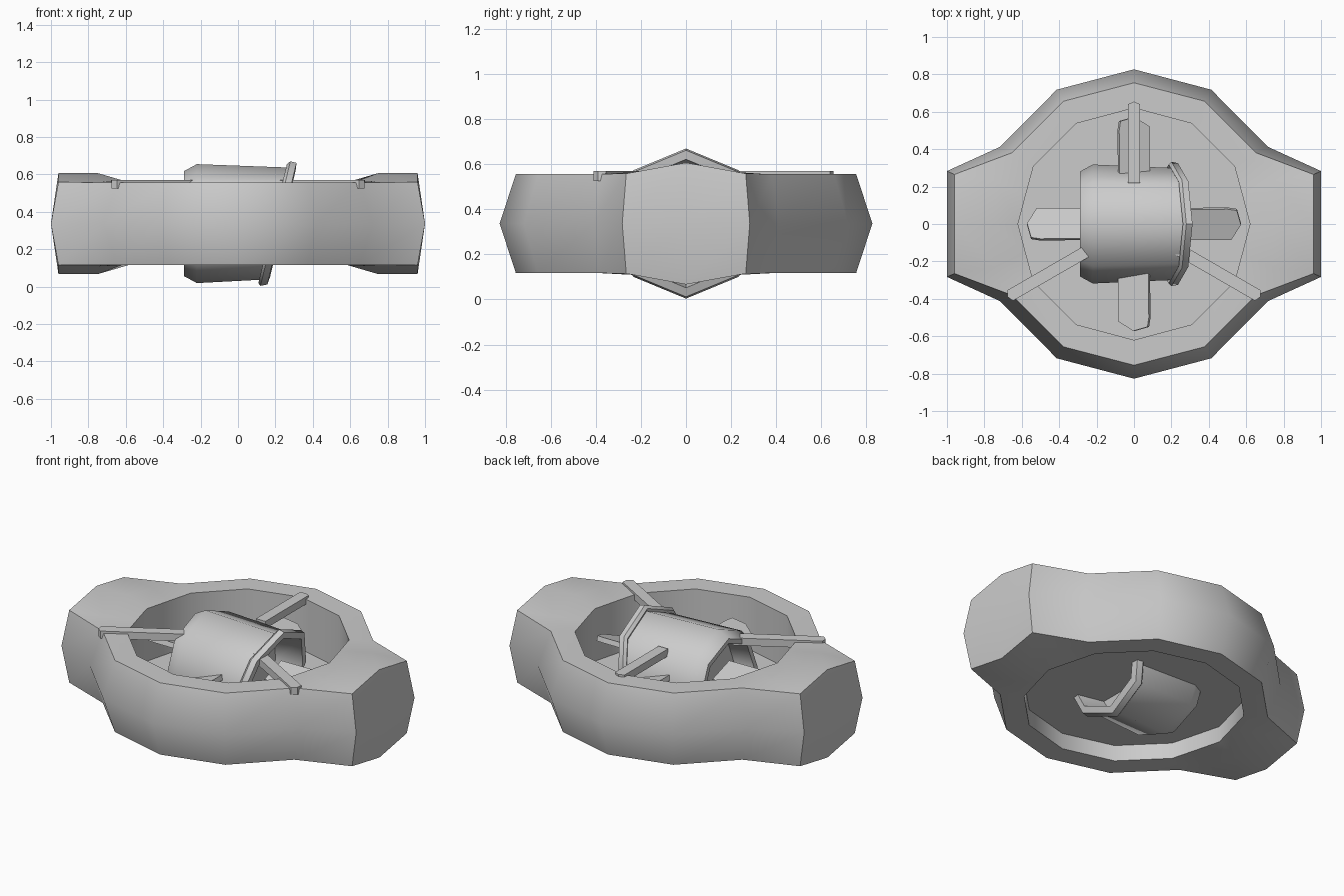
import bpy, bmesh, math
from mathutils import Matrix, Vector

if "Cube" in bpy.data.objects:
    bpy.data.objects.remove(bpy.data.objects["Cube"])

CZ = 0.337  # mid height of the whole body


def finish(name, bm, angle=None):
    bmesh.ops.recalc_face_normals(bm, faces=bm.faces)
    me = bpy.data.meshes.new(name)
    bm.to_mesh(me)
    bm.free()
    ob = bpy.data.objects.new(name, me)
    bpy.context.collection.objects.link(ob)
    if angle:
        bpy.ops.object.select_all(action='DESELECT')
        ob.select_set(True)
        bpy.context.view_layer.objects.active = ob
        bpy.ops.object.shade_smooth_by_angle(angle=math.radians(angle))
    return ob


def loft(name, loops, closed=False, caps=False, angle=None):
    bm = bmesh.new()
    rows = [[bm.verts.new(p) for p in loop] for loop in loops]
    pairs = list(zip(rows, rows[1:]))
    if closed:
        pairs.append((rows[-1], rows[0]))
    for a, b in pairs:
        n = len(a)
        for i in range(n):
            j = (i + 1) % n
            bm.faces.new((a[i], a[j], b[j], b[i]))
    if caps:
        bm.faces.new(rows[0])
        bm.faces.new(rows[-1])
    return finish(name, bm, angle)


def prism(name, outline, z0, z1, matrix):
    bm = bmesh.new()
    face = bm.faces.new([bm.verts.new((x, y, z0)) for x, y in outline])
    ext = bmesh.ops.extrude_face_region(bm, geom=[face])
    bmesh.ops.translate(bm, vec=(0, 0, z1 - z0),
                        verts=[v for v in ext['geom'] if isinstance(v, bmesh.types.BMVert)])
    bm.transform(matrix)
    return finish(name, bm)


def ring(quarter, sign):
    """Mirror a quarter outline (x, y, height from middle) to a full loop."""
    q = [Vector((x, y, CZ + sign * h)) for x, y, h in quarter]
    half = q + [Vector((-p.x, p.y, p.z)) for p in q[-2::-1]]
    return half + [Vector((p.x, -p.y, p.z)) for p in half[-2:0:-1]]


# Outer shell: twelve-sided ring with two squared side pods
outer = [(1, 0, 0), (1, .283, 0), (.717, .412, 0), (.413, .718, 0), (0, .827, 0)]
edge = [(.96, 0, .27), (.96, .265, .222), (.65, .382, .22), (.375, .657, .22), (0, .755, .22)]
deck = [(.75, 0, .27), (.74, .23, .228), (.6, .345, .22), (.345, .6, .22), (0, .69, .22)]
hole = [(.62, 0, .22), (.579, .155, .22), (.537, .31, .22), (.31, .537, .22), (0, .62, .22)]
loft("outer_shell", [ring(outer, 1), ring(edge, 1), ring(deck, 1), ring(hole, 1),
                     ring(hole, -1), ring(deck, -1), ring(edge, -1)], closed=True, angle=42)

# Floor plate inside the ring
plate = [(.625 * math.cos(math.radians(30 * i)), .625 * math.sin(math.radians(30 * i)))
         for i in range(12)]
prism("floor_plate", plate, .215, .235, Matrix())


# Central eight-sided barrel with a slanted collar: (x, radius, slant)
def octagon(x, r, k):
    pts = []
    for i in range(8):
        a = math.radians(45 * i)
        z = r * math.cos(a)
        pts.append((x + k * z, r * math.sin(a), CZ + z))
    return pts


barrel = [(-.17, .23, 0), (-.29, .25, 0), (-.29, .28, 0), (-.22, .318, 0), (.195, .3, .24),
          (.185, .318, .24), (.2, .333, .24), (.235, .325, .24), (.24, .285, .24), (.08, .25, .24)]
loft("barrel", [octagon(*p) for p in barrel], caps=True, angle=46)

# Fan blades
blade = [(.24, .085), (.5, .088), (.55, .08), (.572, 0), (.52, -.085), (.24, -.085)]
for i in range(4):
    m = (Matrix.Translation((0, 0, .4)) @ Matrix.Rotation(math.radians(90 * i), 4, 'Z')
         @ Matrix.Rotation(math.radians(18), 4, 'X'))
    prism(f"fan_blade_{i + 1}", blade, -.015, .015, m)

# Support struts
for label, ang, r0, r1 in (("back", 90, .22, .64), ("left", 210, .26, .765), ("right", -30, .26, .765)):
    outline = [(r0, -.032), (r1, -.032), (r1 + .015, 0), (r1, .032), (r0, .032)]
    prism(f"{label}_strut", outline, .525, .57, Matrix.Rotation(math.radians(ang), 4, 'Z'))
